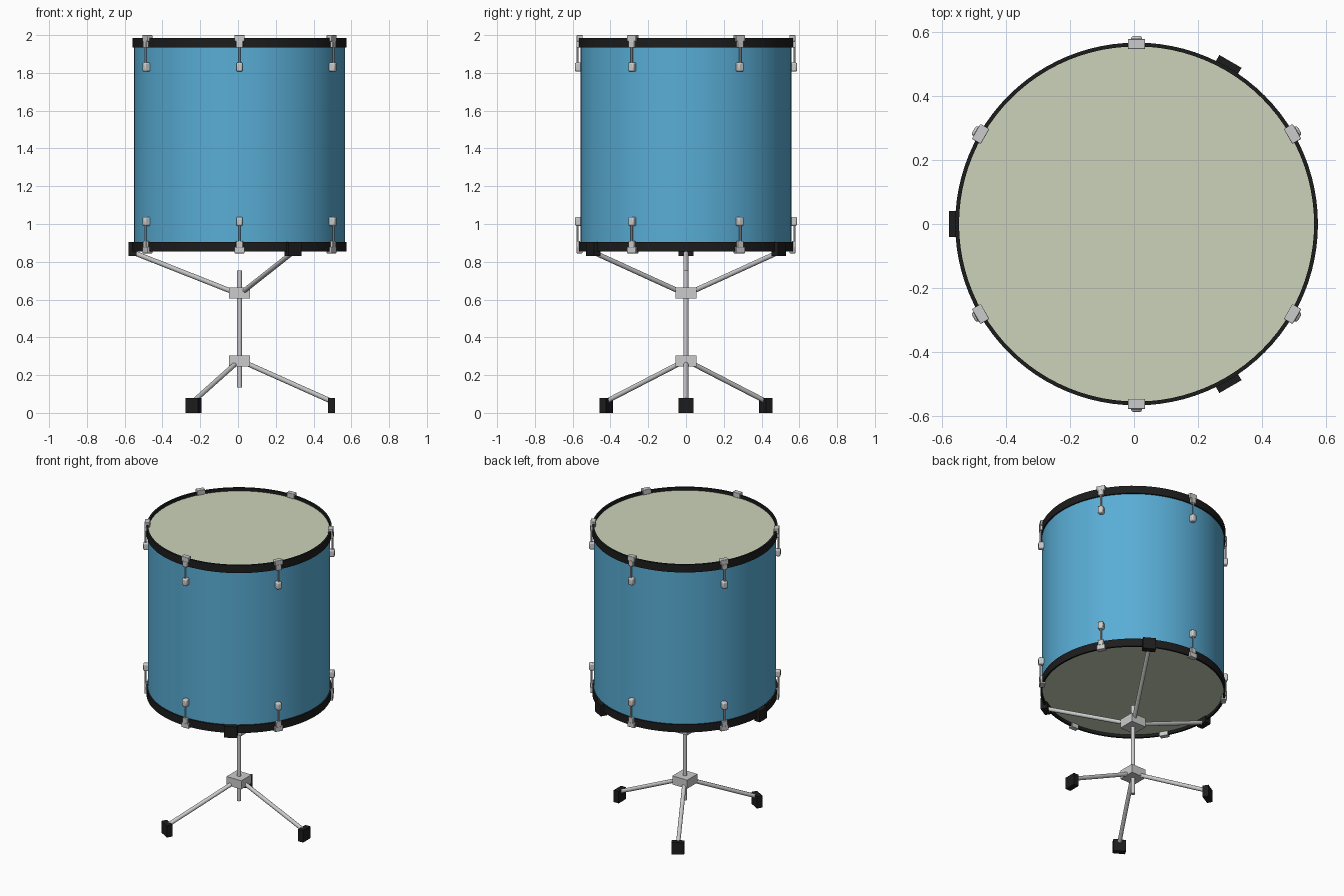
import bpy, bmesh, math
from mathutils import Vector, Matrix

if "Cube" in bpy.data.objects:
    bpy.data.objects.remove(bpy.data.objects["Cube"])

CX = 0.008  # drum axis, offset so the whole model is centred


def material(name, rgb):
    m = bpy.data.materials.new(name)
    m.diffuse_color = (*rgb, 1)
    m.use_nodes = True
    m.node_tree.nodes["Principled BSDF"].inputs["Base Color"].default_value = m.diffuse_color
    return m


BLUE = material("blue_shell", (0.10, 0.42, 0.67))
BLACK = material("black", (0.012, 0.012, 0.012))
HEAD = material("drum_skin", (0.60, 0.65, 0.48))


def finish(bm, name, mat=None, bevel=0):
    bmesh.ops.recalc_face_normals(bm, faces=bm.faces)
    me = bpy.data.meshes.new(name)
    bm.to_mesh(me)
    bm.free()
    ob = bpy.data.objects.new(name, me)
    bpy.context.collection.objects.link(ob)
    if mat:
        me.materials.append(mat)
    if bevel:
        b = ob.modifiers.new("bevel", "BEVEL")
        b.width, b.segments = bevel, 2
    bpy.ops.object.select_all(action="DESELECT")
    ob.select_set(True)
    bpy.context.view_layer.objects.active = ob
    bpy.ops.object.shade_smooth_by_angle(angle=math.radians(35))
    return ob


def polar(r, deg, z):
    a = math.radians(deg)
    return Vector((CX + r * math.cos(a), r * math.sin(a), z))


def block(name, deg, r0, r1, width, z0, z1, mat=None, bevel=0):
    """Box spanning r0..r1 radially and z0..z1, turned to face the axis."""
    bm = bmesh.new()
    m = (Matrix.Translation((CX, 0, 0)) @ Matrix.Rotation(math.radians(deg), 4, "Z")
         @ Matrix.Translation(((r0 + r1) / 2, 0, (z0 + z1) / 2))
         @ Matrix.Diagonal((r1 - r0, width, abs(z1 - z0), 1)))
    bmesh.ops.create_cube(bm, size=1, matrix=m)
    return finish(bm, name, mat, bevel)


def rod(name, a, b, radius, sides=16):
    d = b - a
    bm = bmesh.new()
    m = Matrix.Translation((a + b) / 2) @ d.to_track_quat("Z", "Y").to_matrix().to_4x4()
    bmesh.ops.create_cone(bm, cap_ends=True, segments=sides, radius1=radius,
                          radius2=radius, depth=d.length, matrix=m)
    return finish(bm, name)


def lathe(name, profile, mat, closed=False, steps=96):
    bm = bmesh.new()
    rings = [[bm.verts.new(polar(r, 360 * i / steps, z)) for i in range(steps)]
             for r, z in profile]
    pairs = list(zip(rings, rings[1:])) + ([(rings[-1], rings[0])] if closed else [])
    for p, q in pairs:
        for i in range(steps):
            j = (i + 1) % steps
            bm.faces.new((p[i], p[j], q[j], q[i]))
    if not closed:
        bm.faces.new(rings[0])
        bm.faces.new(rings[-1])
    return finish(bm, name, mat)


# Drum body: shell, two skins, two hoops
lathe("shell", [(0.558, 0.89), (0.558, 1.955)], BLUE)
for side, mid in (("top", 1.96), ("bottom", 0.88)):
    lathe(side + "_skin", [(0.556, mid - 0.006), (0.556, mid + 0.006)], HEAD)
    lathe(side + "_hoop", [(0.555, mid - 0.026), (0.567, mid - 0.026),
                           (0.567, mid + 0.026), (0.555, mid + 0.026)], BLACK, True)

# Tension hardware: hoop claw, rod and lug, six per end, mirrored top to bottom
for side, edge, s in (("top", 2.0, -1), ("bottom", 0.845, 1)):
    for k in range(6):
        a = 30 + 60 * k

        def part(label, r0, r1, w, d0, d1, bevel):
            z = sorted((edge + s * d0, edge + s * d1))
            block(f"{side}_{label}_{k}", a, r0, r1, w, *z, bevel=bevel)

        part("claw_cap", 0.547, 0.579, 0.054, 0, 0.034, 0.003)
        part("claw_tab", 0.562, 0.581, 0.036, 0.03, 0.066, 0.003)
        part("lug", 0.55, 0.588, 0.034, 0.145, 0.193, 0.008)
        rod(f"{side}_tension_rod_{k}", polar(0.574, a, edge + s * 0.05),
            polar(0.574, a, edge + s * 0.16), 0.006, 10)

# Stand: centre post with two square hubs
rod("stand_post", Vector((CX, 0, 0.135)), Vector((CX, 0, 0.755)), 0.013)
block("upper_hub", 0, -0.055, 0.055, 0.11, 0.605, 0.665)
block("lower_hub", 0, -0.055, 0.055, 0.11, 0.245, 0.303)

# Three cradle arms with pads, three legs with feet
for k in range(3):
    up, low = 60 + 120 * k, 120 * k
    rod(f"cradle_arm_{k}", polar(0.02, up, 0.635), polar(0.56, up, 0.848), 0.013)
    block(f"cradle_pad_{k}", up, 0.546, 0.587, 0.08, 0.83, 0.906, BLACK)
    rod(f"leg_{k}", polar(0.02, low, 0.27), polar(0.49, low, 0.06), 0.013)
    block(f"foot_{k}", low, 0.468, 0.505, 0.078, 0, 0.08, BLACK)
